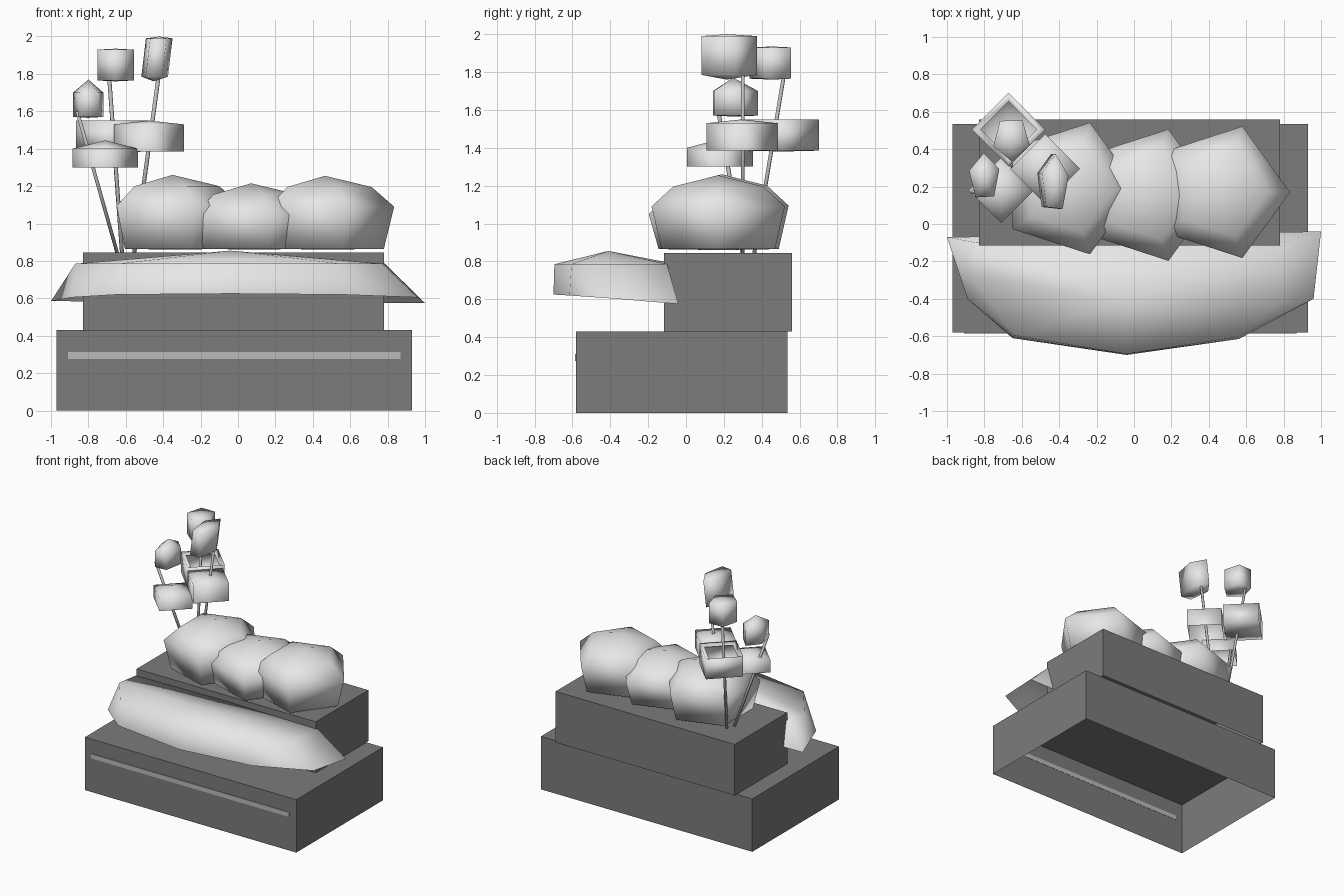
import bpy, bmesh
from math import cos, sin, pi, radians
from mathutils import Vector

if "Cube" in bpy.data.objects:
    bpy.data.objects.remove(bpy.data.objects["Cube"])


def material(name, value):
    m = bpy.data.materials.new(name)
    m.use_nodes = True
    colour = (value, value, value, 1)
    m.diffuse_color = colour
    m.node_tree.nodes["Principled BSDF"].inputs["Base Color"].default_value = colour
    return m


DARK = material("dark grey", 0.2)
MID = material("mid grey", 0.5)
LIGHT = material("light grey", 0.8)


def finish(name, bm, mat, smooth=False):
    mesh = bpy.data.meshes.new(name)
    for f in bm.faces:
        f.smooth = smooth
    bm.to_mesh(mesh)
    bm.free()
    mesh.materials.append(mat)
    ob = bpy.data.objects.new(name, mesh)
    bpy.context.collection.objects.link(ob)
    return ob


def box(name, lo, hi, mat, open_below=False):
    lo, hi = Vector(lo), Vector(hi)
    bm = bmesh.new()
    bmesh.ops.create_cube(bm, size=1)
    for v in bm.verts:
        v.co = Vector([a + (b - a) * (c + 0.5) for a, b, c in zip(lo, hi, v.co)])
    bm.normal_update()
    if open_below:
        bmesh.ops.delete(bm, geom=[f for f in bm.faces if f.normal.z < -0.5], context='FACES')
    return finish(name, bm, mat)


def lathe(name, centre, profile, sides, mat, turn=0, stretch=(1, 1), lean=(0, 0)):
    """Rings of (radius, height) pairs; a zero radius makes a pole."""
    bm = bmesh.new()
    rings = []
    base = profile[-1][1]
    for r, z in profile:
        ox, oy = [c + k * (z - base) for c, k in zip(centre, lean)]
        count = sides if r else 1
        rings.append([bm.verts.new((ox + r * stretch[0] * cos(radians(turn) + 2 * pi * i / sides),
                                    oy + r * stretch[1] * sin(radians(turn) + 2 * pi * i / sides), z))
                      for i in range(count)])
    for a, b in zip(rings, rings[1:]):
        for i in range(sides):
            j = (i + 1) % sides
            quad = [a[i % len(a)], b[i % len(b)], b[j % len(b)], a[j % len(a)]]
            bm.faces.new(list(dict.fromkeys(quad)))
    return finish(name, bm, mat, smooth=True)


def stem(name, start, end, radius=0.011):
    start, end = Vector(start), Vector(end)
    axis = end - start
    bm = bmesh.new()
    bmesh.ops.create_cone(bm, cap_ends=True, segments=6, radius1=radius, radius2=radius, depth=axis.length)
    turn = axis.to_track_quat('Z', 'Y')
    for v in bm.verts:
        v.co = turn @ v.co + (start + end) / 2
    return finish(name, bm, MID, smooth=True)


# Stepped plinth, hollow underneath, with a pale strip on the front
box("lower_block", (-0.97, -0.58, 0), (0.93, 0.535, 0.43), DARK, True)
box("upper_block", (-0.83, -0.115, 0.43), (0.78, 0.56, 0.845), DARK, True)
box("front_strip", (-0.91, -0.585, 0.275), (0.87, -0.578, 0.312), MID)

# Long domed cushion, open below
rim = [(-1, -0.07, 0.585), (-0.89, -0.4, 0.605), (-0.65, -0.61, 0.62), (-0.04, -0.7, 0.625),
       (0.56, -0.615, 0.62), (0.96, -0.4, 0.605), (1, -0.04, 0.575)]
shoulder = [(-0.87, -0.28), (-0.84, -0.1), (-0.64, -0.595), (-0.04, -0.695),
            (0.55, -0.605), (0.77, -0.42), (0.785, -0.1)]
bm = bmesh.new()
for p in rim + [(x, y, 0.785) for x, y in shoulder] + [(-0.04, -0.41, 0.855), (-0.04, -0.1, 0.795)]:
    bm.verts.new(p)
bmesh.ops.convex_hull(bm, input=bm.verts[:])
bm.normal_update()
bmesh.ops.delete(bm, geom=[f for f in bm.faces if f.normal.z < -0.7], context='FACES')
finish("long_cushion", bm, LIGHT, smooth=True)

# Three overlapping round lumps
lump = [(0, 1.255), (0.25, 1.195), (0.37, 1.09), (0.315, 0.865), (0, 0.86)]
for label, x, y, drop in (("left", 0.465, 0.17, 0), ("middle", 0.07, 0.155, 0.04), ("right", -0.35, 0.19, -0.005)):
    profile = [(r, z - (drop if z > 1 else 0)) for r, z in lump]
    lathe(label + "_lump", (x, y), profile, 5, LIGHT)

# Thin stems
stem("outer_stem", (-0.645, 0.3, 0.84), (-0.86, 0.17, 1.6))
stem("back_stem", (-0.62, 0.36, 0.84), (-0.69, 0.52, 1.8))
stem("inner_stem", (-0.555, 0.3, 0.84), (-0.42, 0.3, 1.82))

# Five-sided buds at the stem tips
lathe("outer_bud", (-0.8, 0.25), [(0, 1.77), (0.1, 1.7), (0.1, 1.57), (0, 1.565)], 5, LIGHT, 20, (0.85, 1.3))
lathe("back_bud", (-0.655, 0.455), [(0, 1.935), (0.11, 1.93), (0.11, 1.765), (0, 1.76)], 5, LIGHT, 55, (0.93, 1.1))
lathe("inner_bud", (-0.45, 0.215), [(0, 2), (0.1, 1.99), (0.1, 1.785), (0, 1.76)], 5, LIGHT,
      15, (0.75, 1.6), (0.12, 0))

# Four-sided leaf cups: two roofed and open below, one open above
lathe("front_leaf", (-0.71, 0.18), [(0, 1.445), (0.175, 1.4), (0.175, 1.3)], 4, LIGHT)
lathe("inner_leaf", (-0.475, 0.295), [(0, 1.55), (0.187, 1.53), (0.187, 1.385)], 4, LIGHT)
lathe("back_leaf", (-0.67, 0.505), [(0.15, 1.53), (0.197, 1.55), (0.197, 1.385), (0, 1.38)], 4, LIGHT)
